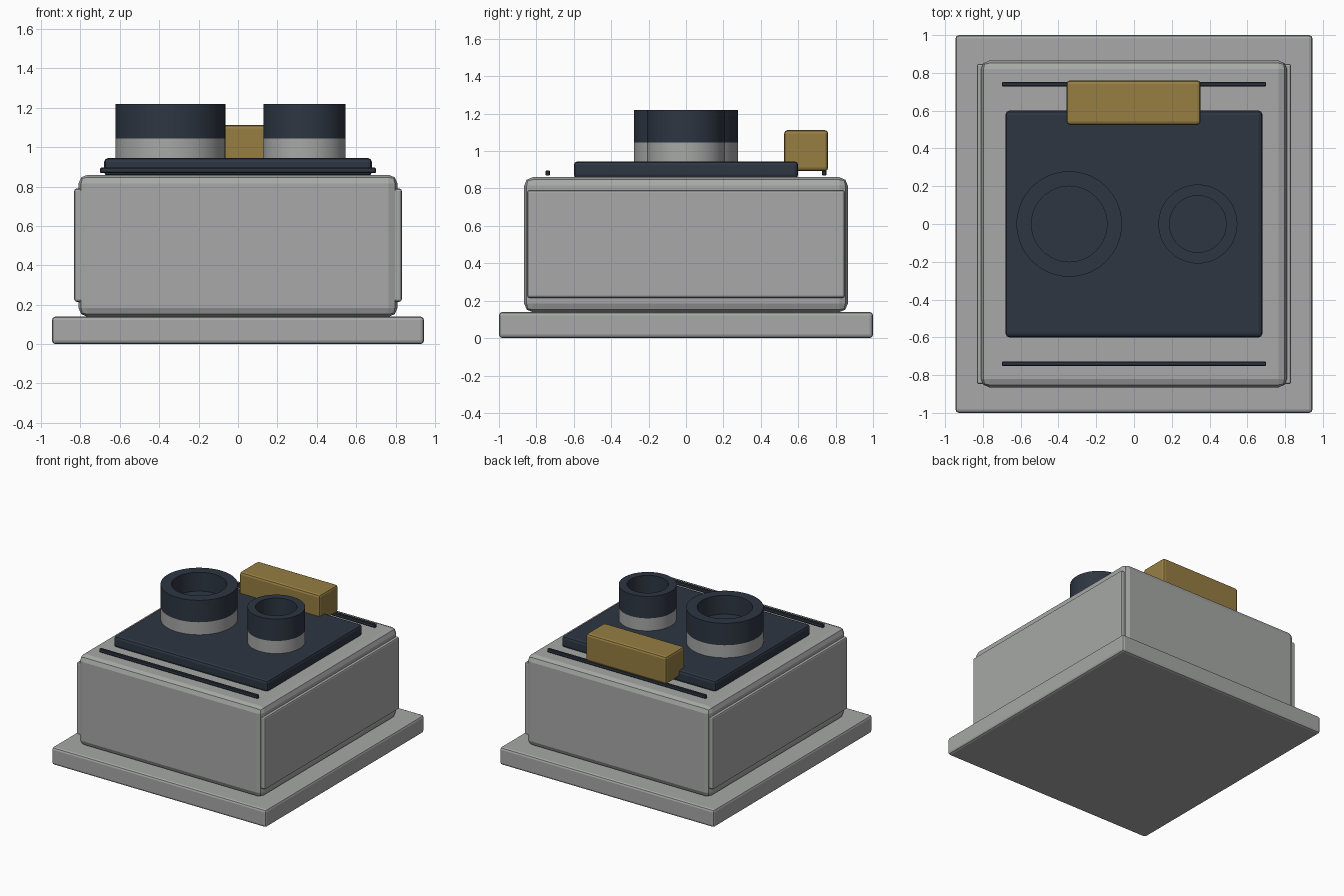
import bpy
import bmesh
import math

default = bpy.data.objects.get("Cube")
if default:
    bpy.data.objects.remove(default, do_unlink=True)


def material(name, rgb):
    m = bpy.data.materials.new(name)
    m.use_nodes = True
    color = (*rgb, 1.0)
    m.diffuse_color = color
    m.node_tree.nodes["Principled BSDF"].inputs["Base Color"].default_value = color
    return m


grey = material("warm grey", (0.385, 0.395, 0.385))
navy = material("dark navy", (0.027, 0.037, 0.055))
gold = material("brass", (0.31, 0.21, 0.055))


def finish(name, bm, mats):
    mesh = bpy.data.meshes.new(name)
    bm.to_mesh(mesh)
    bm.free()
    for m in mats:
        mesh.materials.append(m)
    obj = bpy.data.objects.new(name, mesh)
    bpy.context.collection.objects.link(obj)
    return obj


def box(name, low, high, mat, bevel, segments=2):
    """Bevelled box spanning two opposite corners."""
    bm = bmesh.new()
    bmesh.ops.create_cube(bm, size=1)
    for v in bm.verts:
        v.co = [(a + b) / 2 + c * (b - a) for a, b, c in zip(low, high, v.co)]
    obj = finish(name, bm, [mat])
    mod = obj.modifiers.new("soft edges", "BEVEL")
    mod.width = bevel
    mod.segments = segments
    return obj


def tube(name, x, outer, inner, sides=64):
    """Open collar with a grey foot, a navy top and a recessed floor."""
    bottom, split, top, floor = 0.94, 1.045, 1.22, 1.07
    profile = [(outer, bottom), (outer, split), (outer, top), (inner, top), (inner, floor)]
    bm = bmesh.new()
    rings = []
    for r, z in profile:
        rings.append([bm.verts.new((x + r * math.cos(2 * math.pi * i / sides),
                                    r * math.sin(2 * math.pi * i / sides), z))
                      for i in range(sides)])
    for k, (a, b) in enumerate(zip(rings, rings[1:])):
        for i in range(sides):
            j = (i + 1) % sides
            f = bm.faces.new((a[i], a[j], b[j], b[i]))
            f.material_index = 0 if k == 0 else 1
            f.smooth = k != 2
    bm.faces.new(rings[-1]).material_index = 1
    bm.faces.new(rings[0][::-1])
    # Keep the rims crisp
    for e in bm.edges:
        if len(e.link_faces) == 2 and e.calc_face_angle() > 0.6:
            e.smooth = False
    return finish(name, bm, [grey, navy])


# Base slab and main housing
box("base_slab", (-0.945, -1, 0), (0.945, 1, 0.14), grey, 0.018)
box("housing", (-0.81, -0.865, 0.139), (0.81, 0.865, 0.86), grey, 0.045)

# Side panels
for side, s in (("left", 1), ("right", -1)):
    box(side + "_side_panel", (min(s * 0.77, s * 0.832), -0.848, 0.215),
        (max(s * 0.77, s * 0.832), 0.848, 0.79), grey, 0.012)

# Top deck and its trim strips
box("top_plate", (-0.68, -0.6, 0.855), (0.68, 0.6, 0.945), navy, 0.02)
for end, y in (("front", -0.74), ("back", 0.74)):
    box(end + "_trim_strip", (-0.7, y - 0.012, 0.868), (0.7, y + 0.012, 0.897), navy, 0.005, 1)

# Rear block
box("rear_block", (-0.357, 0.525, 0.893), (0.353, 0.76, 1.112), gold, 0.018)

# Round collars
tube("large_collar", -0.343, 0.279, 0.2)
tube("small_collar", 0.338, 0.209, 0.15)
